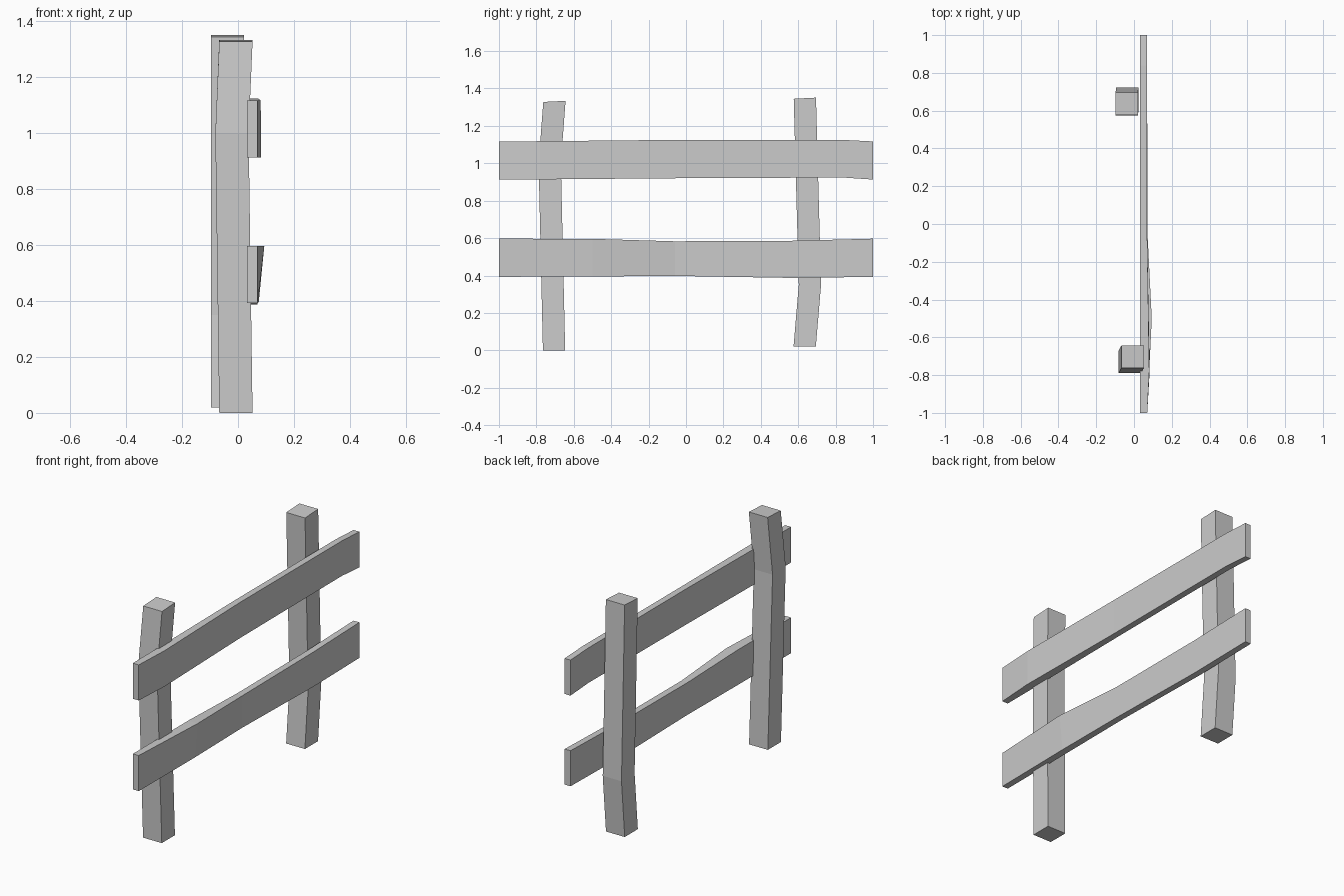
import bpy, bmesh

if "Cube" in bpy.data.objects:
    bpy.data.objects.remove(bpy.data.objects["Cube"])


def loft(name, sections):
    """Closed four-sided beam through a list of 4-corner sections."""
    bm = bmesh.new()
    rings = [[bm.verts.new(p) for p in s] for s in sections]
    for a, b in zip(rings, rings[1:]):
        for i in range(4):
            j = (i + 1) % 4
            bm.faces.new((a[i], a[j], b[j], b[i]))
    bm.faces.new(rings[0][::-1])
    bm.faces.new(rings[-1])
    bmesh.ops.recalc_face_normals(bm, faces=bm.faces)
    mesh = bpy.data.meshes.new(name)
    bm.to_mesh(mesh)
    bm.free()
    obj = bpy.data.objects.new(name, mesh)
    bpy.context.collection.objects.link(obj)
    return obj


def post_section(x, y, z, tilt=0.0, w=0.119):
    # x, y = low corner; tilt raises the +y side slightly
    return [(x, y, z), (x + w, y, z), (x + w, y + w, z + tilt), (x, y + w, z + tilt)]


def rail_section(y, z0, z1, front_low, front_high, back=0.033):
    return [(back, y, z0), (front_low, y, z0), (front_high, y, z1), (back, y, z1)]


# Posts, each with one hand-hewn bend
loft("front_post", [post_section(-0.067, -0.765, 0),
                    post_section(-0.081, -0.788, 1.0),
                    post_section(-0.067, -0.763, 1.328, 0.006)])
loft("back_post", [post_section(-0.097, 0.575, 0.02),
                   post_section(-0.096, 0.603, 0.35),
                   post_section(-0.097, 0.576, 1.345, 0.006)])

# Upper rail
loft("upper_rail", [rail_section(-1.0, 0.913, 1.117, 0.070, 0.070),
                    rail_section(-0.78, 0.914, 1.118, 0.083, 0.081),
                    rail_section(-0.08, 0.920, 1.125, 0.070, 0.070),
                    rail_section(0.84, 0.924, 1.125, 0.070, 0.070),
                    rail_section(1.0, 0.913, 1.117, 0.070, 0.070)])

# Lower rail, bulging outward along its top edge
loft("lower_rail", [rail_section(-1.0, 0.393, 0.597, 0.070, 0.070),
                    rail_section(-0.5, 0.395, 0.596, 0.074, 0.094),
                    rail_section(-0.06, 0.398, 0.583, 0.070, 0.072),
                    rail_section(0.58, 0.387, 0.586, 0.070, 0.070),
                    rail_section(1.0, 0.393, 0.597, 0.070, 0.070)])
